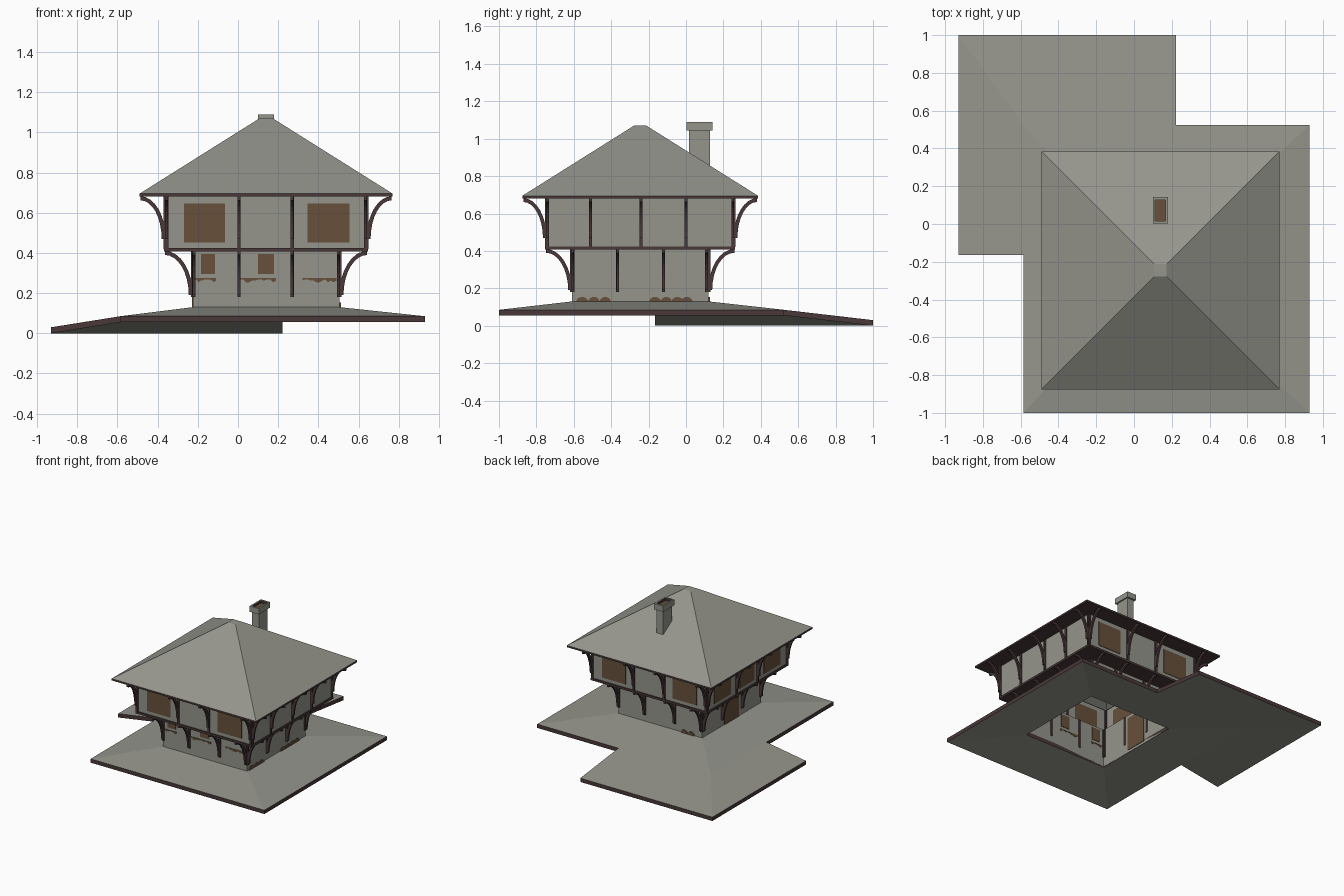
import bpy, bmesh, math, random
from mathutils import Matrix, Vector

if "Cube" in bpy.data.objects:
    bpy.data.objects.remove(bpy.data.objects["Cube"])

random.seed(4)
CX, CY = 0.14, -0.245           # centre of the house
LOW, UP, EAVE, TIP = 0.365, 0.5, 0.63, 0.033   # half widths


def mat(name, col):
    m = bpy.data.materials.new(name)
    m.diffuse_color = (*col, 1)
    m.use_nodes = True
    m.node_tree.nodes["Principled BSDF"].inputs["Base Color"].default_value = m.diffuse_color
    return m


GREY = mat("pale_grey", (0.30, 0.30, 0.265))
DARK = mat("dark_timber", (0.068, 0.040, 0.041))
BROWN = mat("window_brown", (0.135, 0.080, 0.043))
MATS = [GREY, DARK, BROWN]


def finish(name, bm):
    me = bpy.data.meshes.new(name)
    bm.to_mesh(me)
    bm.free()
    for m in MATS:
        me.materials.append(m)
    ob = bpy.data.objects.new(name, me)
    bpy.context.collection.objects.link(ob)
    return ob


def loft(name, rings, mats, cap=None, centre=(CX, CY)):
    """Rectangular rings (half x, half y, z) joined by bands, one material per band."""
    bm = bmesh.new()
    loops = [[bm.verts.new((centre[0] + sx * hx, centre[1] + sy * hy, z))
              for sx, sy in ((-1, -1), (1, -1), (1, 1), (-1, 1))] for hx, hy, z in rings]
    for a, b, m in zip(loops, loops[1:], mats):
        for i in range(4):
            j = (i + 1) % 4
            bm.faces.new((a[i], a[j], b[j], b[i])).material_index = m
    if cap is not None:
        bm.faces.new(loops[-1]).material_index = cap
    return finish(name, bm)


def side(k):
    """Frame of house side k (0 front, 1 right, 2 back, 3 left): x along, -y outward."""
    return Matrix.Translation((CX, CY, 0)) @ Matrix.Rotation(k * math.pi / 2, 4, 'Z')


def prism(bm, pts, k, axis, offset, depth, m):
    """Extrude a 2D profile; axis 'along' = (outward, z) profile, 'out' = (along, z) profile."""
    M = side(k)
    ends = []
    for d in (offset - depth / 2, offset + depth / 2):
        ends.append([bm.verts.new(M @ (Vector((d, -a, z)) if axis == 'along' else Vector((a, -d, z))))
                     for a, z in pts])
    n = len(pts)
    faces = [bm.faces.new(ends[0]), bm.faces.new(ends[1][::-1])]
    for i in range(n):
        j = (i + 1) % n
        faces.append(bm.faces.new((ends[0][j], ends[0][i], ends[1][i], ends[1][j])))
    for f in faces:
        f.material_index = m
    bmesh.ops.recalc_face_normals(bm, faces=faces)


def rect(a0, a1, z0, z1):
    return [(a0, z0), (a1, z0), (a1, z1), (a0, z1)]


# sloping terrace with a lower wing at the back left
bm = bmesh.new()
P = {n: bm.verts.new(c) for n, c in {
    'A': (-.585, -1, .085), 'B': (.93, -1, .085), 'C': (.93, .525, .085), 'D': (.222, .525, .085),
    'E': (.222, 1, .03), 'F': (-.93, 1, .03), 'G': (-.93, -.165, .03), 'H': (-.585, -.165, .085),
    'K': (-.585, .525, .085), 'p': (-.225, -.61, .13), 'q': (.505, -.61, .13),
    'r': (.505, .12, .13), 's': (-.225, .12, .13)}.items()}
for f in ("ABqp", "BCrq", "CDKsr", "KHAps", "DEFK", "FGHK"):
    bm.faces.new([P[c] for c in f])
old = bm.faces[:]
ret = bmesh.ops.extrude_face_region(bm, geom=old, use_keep_orig=True)
bmesh.ops.translate(bm, verts=[v for v in ret['geom'] if isinstance(v, bmesh.types.BMVert)], vec=(0, 0, -.03))
bmesh.ops.recalc_face_normals(bm, faces=bm.faces)
bm.normal_update()
for f in bm.faces:
    f.material_index = 1 if abs(f.normal.z) < .3 else 0
finish("terrace", bm)

# open shells of the two storeys, the overhanging floor and the hipped roof
loft("lower_walls", [(LOW, LOW, .10), (LOW, LOW, .412)], [0])
loft("upper_walls", [(UP, UP, .412), (UP, UP, .684)], [0])
loft("overhang_floor", [(LOW, LOW, .412), (UP + .008, UP + .008, .408), (UP + .008, UP + .008, .425),
                        (UP, UP, .425)], [1, 1, 1])
loft("roof", [(UP - .005, UP - .005, .681), (EAVE, EAVE, .681), (EAVE, EAVE, .695), (TIP, TIP, 1.07)],
     [1, 1, 0], cap=0)

# chimney with wider cap and a brown flue
loft("chimney", [(.03, .055, .84), (.03, .055, 1.045), (.04, .07, 1.045), (.04, .07, 1.09),
                 (.028, .055, 1.09), (.028, .055, 1.07)], [0, 0, 0, 0, 1], cap=2, centre=(.14, .072))


# timber posts with curved brackets on every side
def bracket(u0, u1, z0, z1, w=.02, n=9):
    out, inn = [], []
    for i in range(n):
        c, s = math.cos(i / (n - 1) * math.pi / 2), math.sin(i / (n - 1) * math.pi / 2)
        out.append((u1 - (u1 - u0) * c, z0 + (z1 - z0) * s))
        inn.append((u1 - (u1 - u0 - w) * c, z0 + (z1 - z0 - w) * s))
    return out + inn[::-1]


posts_up = {0: (-.495, -.135, .13, .495), 1: (-.495, -.265, .005, .245, .495)}
posts_low = {0: (-.36, -.135, .13, .36), 1: (-.36, -.12, .125, .355)}
posts_up[2] = posts_up[3] = posts_up[0]
posts_low[2] = posts_low[0]
posts_low[3] = posts_low[1]
for name, posts, u, u1, z0, z1, zb in (("upper", posts_up, UP, EAVE - .005, .42, .682, .47),
                                       ("lower", posts_low, LOW, UP + .003, .18, .410, .19)):
    bm = bmesh.new()
    for k in range(4):
        for t in posts[k]:
            prism(bm, rect(u - .006, u + .01, z0, z1), k, 'along', t, .016, 1)
            prism(bm, bracket(u, u1, zb, z1), k, 'along', t, .015, 1)
    finish(name + "_posts_and_brackets", bm)

# windows: thin plates set through the walls (side, along range, height range)
bm = bmesh.new()
for k in (0, 2, 3):
    for t0, t1 in ((-.41, -.205), (.205, .415)):
        prism(bm, rect(t0, t1, .452, .647), k, 'out', UP, .008, 2)
prism(bm, rect(-.09, .09, .452, .647), 3, 'out', UP, .008, 2)
finish("upper_windows", bm)

bm = bmesh.new()
for t0, t1 in ((-.325, -.255), (-.04, .04)):
    prism(bm, rect(t0, t1, .294, .394), 0, 'out', LOW, .008, 2)
finish("lower_windows", bm)

bm = bmesh.new()
prism(bm, rect(-.09, .09, .12, .385), 3, 'out', LOW, .008, 2)
finish("door", bm)

# ragged planting strips under the front windows
bm = bmesh.new()
for t0, t1 in ((-.365, -.25), (-.13, .05), (.18, .35)):
    n = 12
    top = [(t0 + (t1 - t0) * i / n, .274) for i in range(n + 1)]
    low = [(a, .268 - random.choice((0, .006, .014))) for a, _ in top]
    prism(bm, low + top[::-1], 0, 'out', LOW, .009, 2)
finish("window_planting", bm)

# low mounded shrubs at the foot of the walls
bm = bmesh.new()
for k, t, r in ((1, -.31, .032), (1, -.247, .03), (1, -.187, .03), (1, .08, .032), (1, .14, .03),
                (1, .20, .032), (1, .25, .03), (2, .27, .03), (2, .21, .028)):
    prism(bm, [(t + r * math.cos(a * math.pi / 8), .128 + .026 * math.sin(a * math.pi / 8))
               for a in range(9)], k, 'out', LOW + .003, .008, 2)
finish("wall_shrubs", bm)
